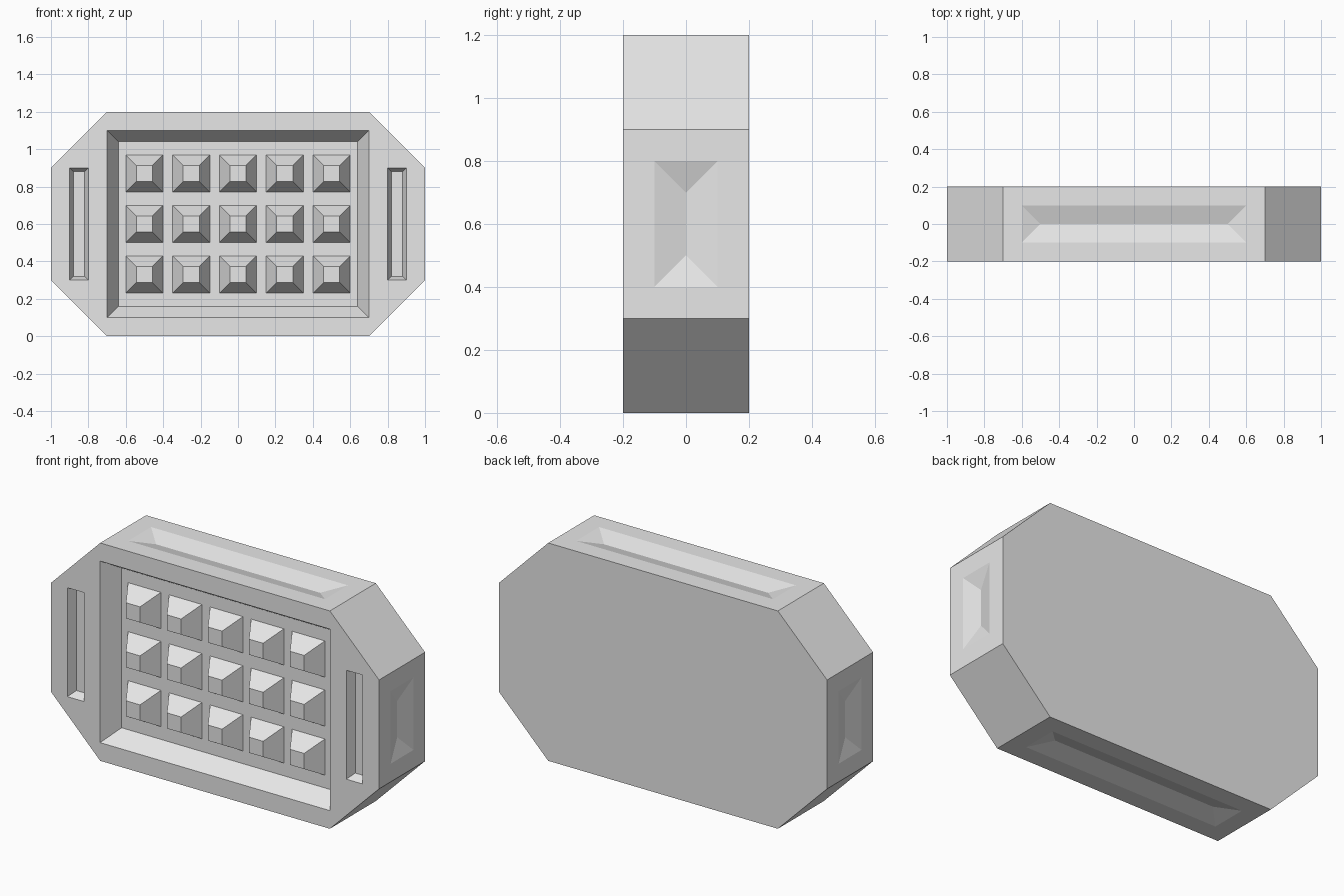
import bpy
import bmesh
from mathutils import Vector

if "Cube" in bpy.data.objects:
    bpy.data.objects.remove(bpy.data.objects["Cube"], do_unlink=True)

grey = bpy.data.materials.new("plain grey")
grey.use_nodes = True
grey.diffuse_color = (0.8, 0.8, 0.8, 1)
grey.node_tree.nodes["Principled BSDF"].inputs["Base Color"].default_value = (0.8, 0.8, 0.8, 1)

X, Y, Z = Vector((1, 0, 0)), Vector((0, 1, 0)), Vector((0, 0, 1))
MID = 0.6      # half of the height
DEPTH = 0.2    # half of the thickness


def finish(name, bm):
    bmesh.ops.remove_doubles(bm, verts=bm.verts, dist=1e-5)
    bmesh.ops.recalc_face_normals(bm, faces=bm.faces)
    mesh = bpy.data.meshes.new(name)
    bm.to_mesh(mesh)
    bm.free()
    mesh.materials.append(grey)
    obj = bpy.data.objects.new(name, mesh)
    bpy.context.collection.objects.link(obj)
    return obj


def loft(bm, rings):
    """Skin a list of closed rings and cap both ends."""
    rings = [[bm.verts.new(p) for p in ring] for ring in rings]
    for a, b in zip(rings, rings[1:]):
        for i in range(len(a)):
            j = (i + 1) % len(a)
            bm.faces.new((a[i], a[j], b[j], b[i]))
    bm.faces.new(rings[0])
    bm.faces.new(rings[-1])


def taper(bm, centre, u, v, out, base, tip, length, tail):
    """Rectangular taper from base to tip along out, with a straight tail behind it."""
    def ring(size, offset):
        return [centre + out * offset + u * size[0] * a + v * size[1] * b
                for a, b in ((-1, -1), (1, -1), (1, 1), (-1, 1))]
    loft(bm, [ring(base, -tail), ring(base, 0), ring(tip, length)])


# Body: chamfered slab
bm = bmesh.new()
outline = [(-0.7, 0), (0.7, 0), (1, 0.3), (1, 0.9), (0.7, 1.2), (-0.7, 1.2), (-1, 0.9), (-1, 0.3)]
loft(bm, [[(x, y, z) for x, z in outline] for y in (-DEPTH, DEPTH)])
body = finish("body", bm)

# Cutters: front tray, side slots and edge grooves
bm = bmesh.new()
taper(bm, Vector((0, -DEPTH, MID)), X, Z, Y, (0.7, 0.5), (0.64, 0.44), 0.1, 0.1)
for side in (-1, 1):
    taper(bm, Vector((side * 0.85, -DEPTH, MID)), X, Z, Y, (0.05, 0.3), (0.03, 0.28), 0.05, 0.1)
    taper(bm, Vector((side, 0, MID)), Z, Y, -side * X, (0.2, 0.1), (0.1, 0), 0.03, 0.1)
    taper(bm, Vector((0, 0, MID + side * MID)), X, Y, -side * Z, (0.6, 0.1), (0.5, 0), 0.03, 0.1)
cutter = finish("recess_cutter", bm)
cutter.hide_render = True

cut = body.modifiers.new("recesses", "BOOLEAN")
cut.operation = "DIFFERENCE"
cut.solver = "EXACT"
cut.object = cutter
bpy.context.view_layer.objects.active = body
bpy.ops.object.modifier_apply(modifier=cut.name)
bpy.data.objects.remove(cutter, do_unlink=True)

# Studs: grid of blunt pyramids rising from the tray floor
bm = bmesh.new()
for column in range(-2, 3):
    for row in range(-1, 2):
        taper(bm, Vector((column * 0.25, -0.1, MID + row * 0.27)), X, Z, -Y,
              (0.1, 0.1), (0.043, 0.043), 0.1, 0.02)
finish("studs", bm)
